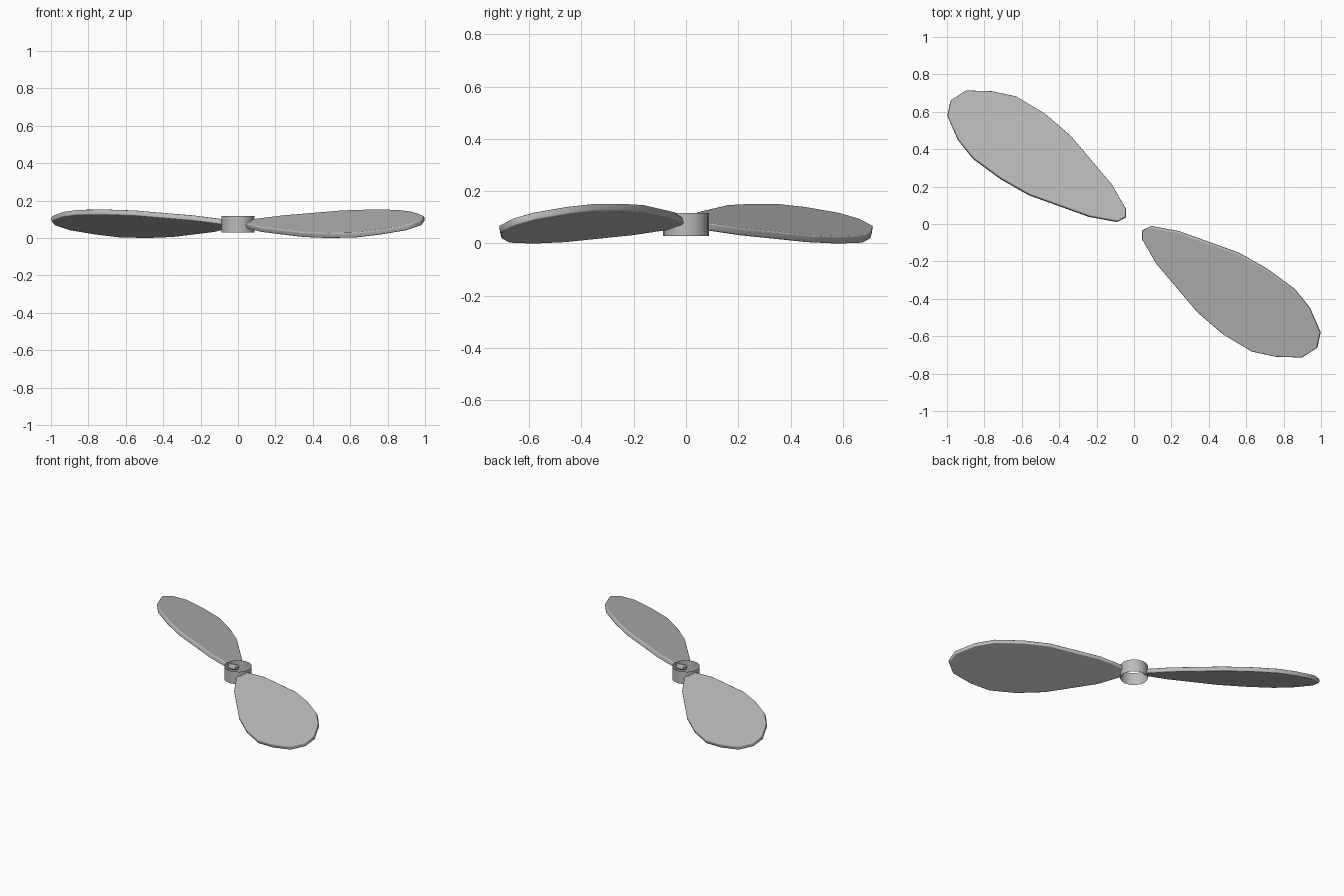
import bpy, bmesh, math
from mathutils import Vector

cube = bpy.data.objects.get("Cube")
if cube:
    bpy.data.objects.remove(cube)

grey = bpy.data.materials.new("plain_grey")
grey.use_nodes = True
colour = (0.5, 0.5, 0.5, 1)
grey.diffuse_color = colour
grey.node_tree.nodes["Principled BSDF"].inputs["Base Color"].default_value = colour

THICK = 0.03
SLOPE = 0.305
MID_Z = 0.076
CHORD = Vector((0.57, 0.82))   # plan direction from low edge to high edge
OUTLINE = [(.045, -.08), (.12, -.21), (.34, -.47), (.48, -.59), (.63, -.68),
           (.76, -.708), (.90, -.712), (.98, -.66), (.997, -.58), (.94, -.45),
           (.86, -.35), (.71, -.24), (.56, -.155), (.24, -.04), (.09, -.012),
           (.045, -.035)]


def finish(name, bm, angle):
    mesh = bpy.data.meshes.new(name)
    bm.to_mesh(mesh)
    bm.free()
    obj = bpy.data.objects.new(name, mesh)
    bpy.context.collection.objects.link(obj)
    mesh.materials.append(grey)
    bpy.ops.object.select_all(action='DESELECT')
    obj.select_set(True)
    bpy.context.view_layer.objects.active = obj
    bpy.ops.object.shade_smooth_by_angle(angle=math.radians(angle))
    return obj


# Blades: pitched plates with softened rims, the second turned half a circle
def blade(name, turn):
    normal = Vector((-SLOPE * CHORD.x, -SLOPE * CHORD.y, 1)).normalized()
    bm = bmesh.new()
    verts = []
    for x, y in OUTLINE:
        z = MID_Z + SLOPE * CHORD.dot((x, y))
        verts.append(bm.verts.new(Vector((x, y, z)) - normal * THICK / 2))
    base = bm.faces.new(verts)
    top = bmesh.ops.extrude_face_region(bm, geom=[base], use_keep_orig=True)
    moved = [v for v in top["geom"] if isinstance(v, bmesh.types.BMVert)]
    bmesh.ops.translate(bm, verts=moved, vec=normal * THICK)
    bmesh.ops.recalc_face_normals(bm, faces=bm.faces)
    rims = [e for e in bm.edges if any(len(f.verts) > 4 for f in e.link_faces)]
    bmesh.ops.bevel(bm, geom=rims, offset=0.007, segments=2, profile=0.5,
                    affect='EDGES')
    obj = finish(name, bm, 50)
    obj.rotation_euler.z = turn
    mod = obj.modifiers.new("even_shading", 'WEIGHTED_NORMAL')
    mod.keep_sharp = True


blade("left_blade", 0)
blade("right_blade", math.pi)

# Hub: open upright sleeve
bm = bmesh.new()
bmesh.ops.create_cone(bm, cap_ends=False, segments=16, radius1=0.088,
                      radius2=0.088, depth=0.087)
hub = finish("hub_sleeve", bm, 40)
hub.location.z = 0.073
